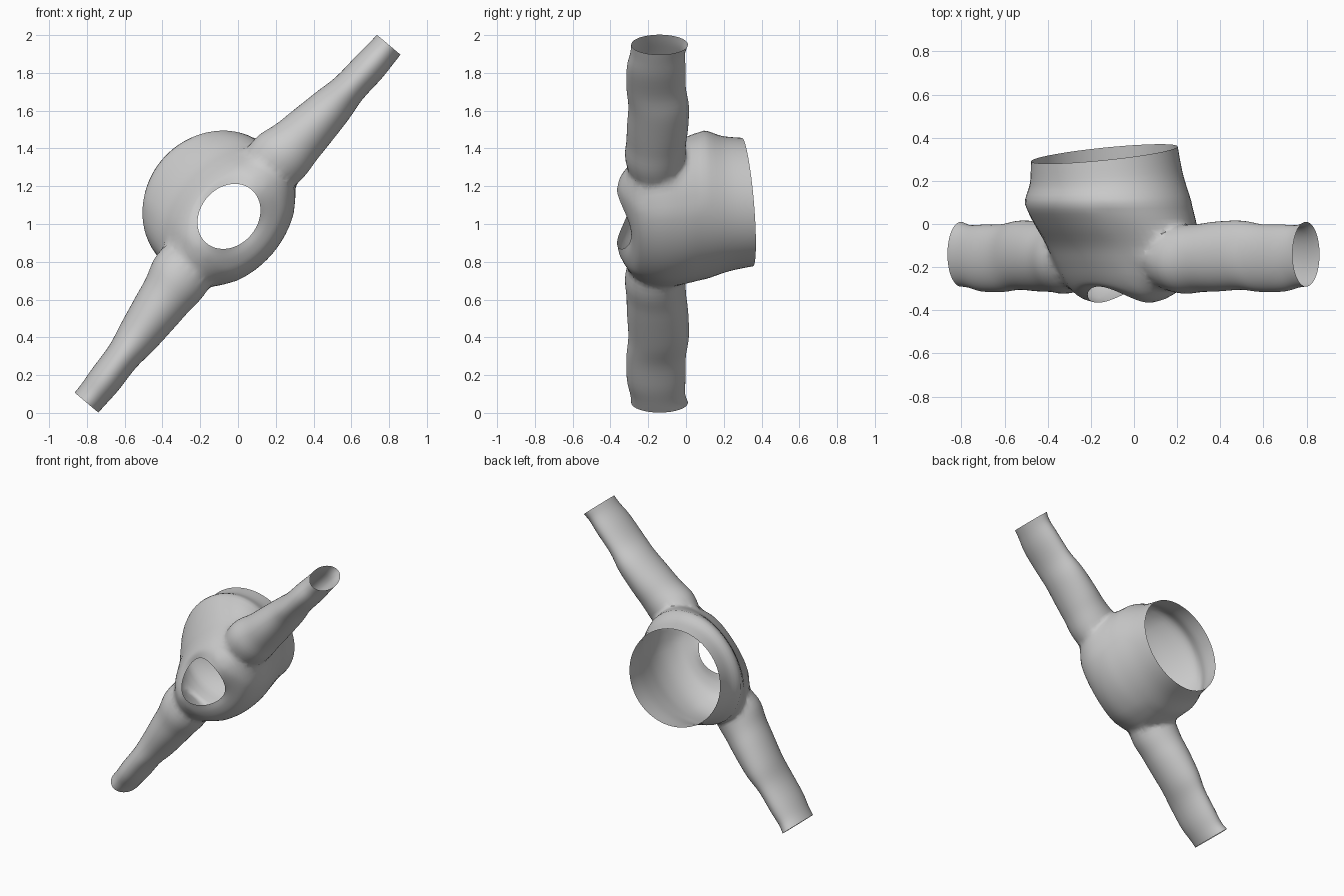
import bpy, bmesh, math
from mathutils import Vector

if "Cube" in bpy.data.objects:
    bpy.data.objects.remove(bpy.data.objects["Cube"])

# Local garment frame: u along the sleeves, n from chest side to back side, y from neck to waist
U = Vector((0.645, 0, 0.764))
N = Vector((-0.764, 0, 0.645))
C = Vector((0, 0, 1.0))
SIDES = 64


def place(u, n, y):
    return C + U * u + N * n + Vector((0, y, 0))


def spline(rows, steps):
    """Catmull-Rom interpolation through rows of parameters."""
    out = []
    for i in range(len(rows) - 1):
        p = [rows[max(0, min(len(rows) - 1, i + k))] for k in (-1, 0, 1, 2)]
        for s in range(steps):
            t = s / steps
            out.append([0.5 * (2 * b + (c - a) * t + (2 * a - 5 * b + 4 * c - d) * t * t
                        + (3 * b - a - 3 * c + d) * t ** 3) for a, b, c, d in zip(*p)])
    return out + [list(rows[-1])]


def loft(name, rings):
    """Closed tube through rings of points."""
    bm = bmesh.new()
    loops = [[bm.verts.new(p) for p in ring] for ring in rings]
    for a, b in zip(loops, loops[1:]):
        for i in range(SIDES):
            j = (i + 1) % SIDES
            bm.faces.new((a[i], a[j], b[j], b[i]))
    bm.faces.new(loops[0][::-1])
    bm.faces.new(loops[-1])
    bmesh.ops.recalc_face_normals(bm, faces=bm.faces)
    me = bpy.data.meshes.new(name)
    bm.to_mesh(me)
    bm.free()
    ob = bpy.data.objects.new(name, me)
    bpy.context.collection.objects.link(ob)
    return ob


angles = [2 * math.pi * i / SIDES for i in range(SIDES)]

# Body: y, n low, n high, half width, saddle dip at the neck, tilt at the waist
body_rows = [
    (-0.365, -0.09, 0.215, 0.185, 0.075, 0),
    (-0.345, -0.135, 0.25, 0.265, 0.065, 0),
    (-0.29, -0.19, 0.28, 0.345, 0.045, 0),
    (-0.20, -0.225, 0.32, 0.395, 0.02, 0),
    (-0.10, -0.24, 0.37, 0.42, 0, 0),
    (0.00, -0.235, 0.46, 0.42, 0, 0),
    (0.10, -0.21, 0.525, 0.41, 0, 0.01),
    (0.21, -0.18, 0.515, 0.365, 0, 0.03),
    (0.325, -0.16, 0.52, 0.34, 0, 0.045),
]
body_rings = []
for y, lo, hi, a, dip, tilt in spline(body_rows, 4):
    body_rings.append([place(a * math.cos(t), (lo + hi) / 2 + (hi - lo) / 2 * math.sin(t),
                             y + dip * math.sin(t) ** 2 - tilt * math.sin(t)) for t in angles])
body = loft("shirt_body", body_rings)

# Sleeves: u, n centre, n radius, y centre, y radius; mirrored into one tube
half = [
    (0.0, 0.06, 0.08, -0.12, 0.07),
    (0.22, 0.06, 0.13, -0.15, 0.11),
    (0.40, 0.06, 0.168, -0.165, 0.16),
    (0.52, 0.045, 0.145, -0.158, 0.158),
    (0.65, 0.034, 0.13, -0.15, 0.162),
    (0.80, 0.022, 0.112, -0.145, 0.16),
    (0.93, 0.014, 0.092, -0.158, 0.157),
    (1.08, 0.006, 0.09, -0.158, 0.155),
    (1.18, 0.003, 0.084, -0.15, 0.145),
    (1.24, 0.003, 0.082, -0.14, 0.15),
]
sleeve_rows = [(-r[0],) + r[1:] for r in reversed(half[1:])] + half
sleeve_rings = []
for u, n, rn, y, ry in spline(sleeve_rows, 4):
    sleeve_rings.append([place(u, n + rn * math.sin(t), y + ry * math.cos(t)) for t in angles])
sleeves = loft("sleeve_helper", sleeve_rings)
sleeves.hide_render = True

# Join sleeves to body
mod = body.modifiers.new("join", 'BOOLEAN')
mod.operation, mod.solver, mod.object = 'UNION', 'EXACT', sleeves
bpy.context.view_layer.objects.active = body
body.select_set(True)
sleeves.select_set(False)
bpy.ops.object.modifier_apply(modifier="join")
bpy.data.objects.remove(sleeves, do_unlink=True)

bm = bmesh.new()
bm.from_mesh(body.data)


# Open the neck, waist and cuffs by removing their caps
def is_cap(f):
    c = f.calc_center_median()
    u, n = (c - C).dot(U), (c - C).dot(N)
    neck = c.y < -0.2 and (u / 0.185) ** 2 + ((n - 0.0625) / 0.1525) ** 2 < 1.0
    waist = c.y > 0.24 and f.normal.y > 0.7
    cuff = abs(u) > 1.2 and abs(f.normal.dot(U)) > 0.9
    return neck or waist or cuff


bmesh.ops.delete(bm, geom=[f for f in bm.faces if is_cap(f)], context='FACES')

# Soften the armhole seams
bmesh.ops.remove_doubles(bm, verts=bm.verts, dist=0.004)
seam = [v for v in bm.verts if 0.24 < abs((v.co - C).dot(U)) < 0.56
        and v.co.y < 0.08 and not v.is_boundary]
for _ in range(6):
    bmesh.ops.smooth_vert(bm, verts=seam, factor=0.5,
                          use_axis_x=True, use_axis_y=True, use_axis_z=True)
bm.to_mesh(body.data)
bm.free()
bpy.ops.object.shade_smooth_by_angle(angle=math.radians(50))
